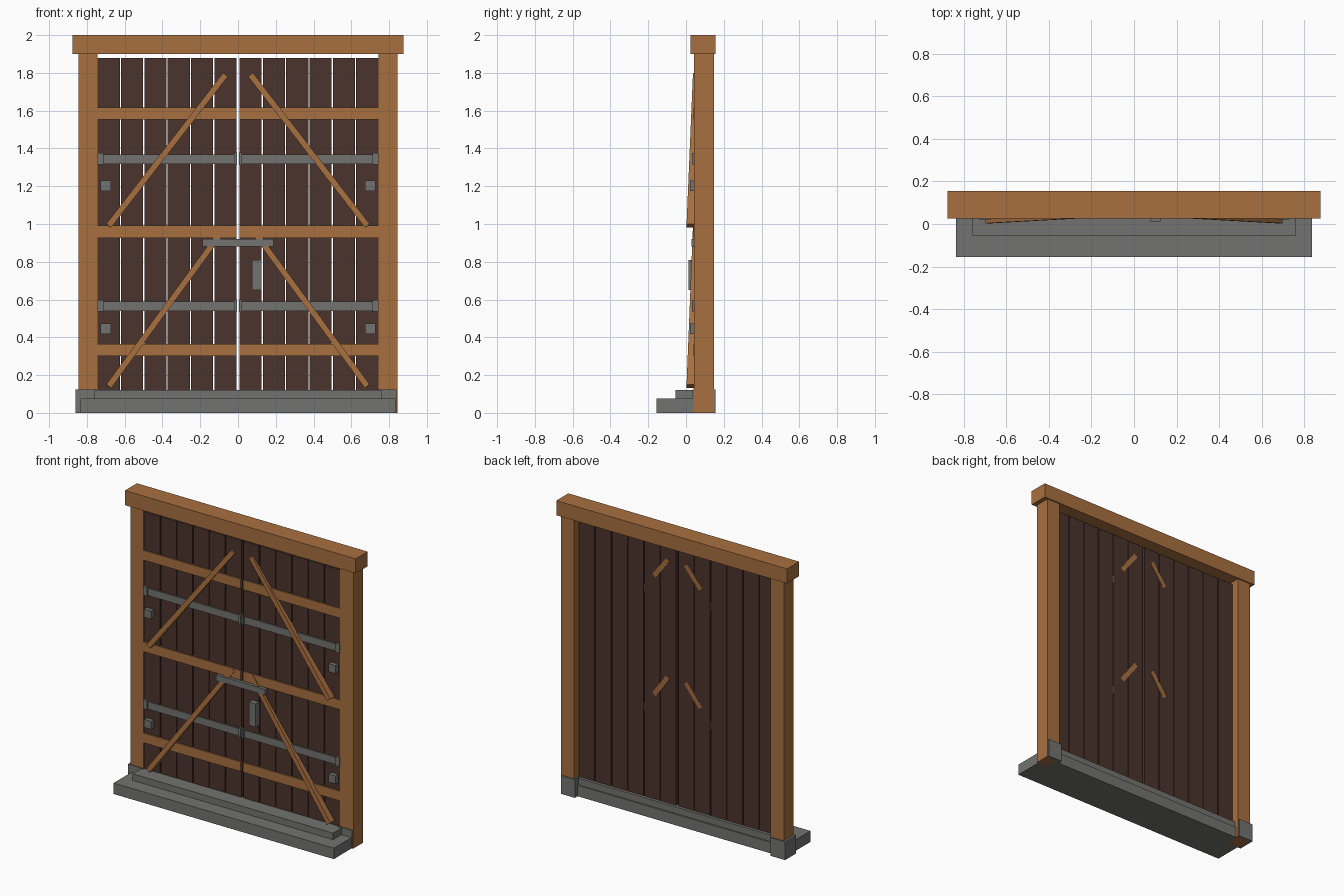
import bpy
from mathutils import Matrix, Vector

cube = bpy.data.objects.get("Cube")
if cube:
    bpy.data.objects.remove(cube, do_unlink=True)


def material(name, rgb):
    m = bpy.data.materials.new(name)
    m.use_nodes = True
    m.diffuse_color = (*rgb, 1)
    m.node_tree.nodes["Principled BSDF"].inputs["Base Color"].default_value = (*rgb, 1)
    return m


WOOD = material("warm_timber", (0.39, 0.16, 0.05))
PLANK = material("dark_planks", (0.07, 0.034, 0.025))
GREY = material("grey_stone_and_iron", (0.17, 0.17, 0.165))


def solid(name, mat, matrix):
    """Unit cube shaped by a matrix that is baked into the mesh."""
    bpy.ops.mesh.primitive_cube_add(size=1)
    ob = bpy.context.object
    ob.name = ob.data.name = name
    ob.data.transform(matrix)
    ob.data.materials.append(mat)
    return ob


def box(name, mat, x, y, z):
    """Box given by its (low, high) range on each axis."""
    lo, hi = (Vector(c) for c in zip(x, y, z))
    size = hi - lo
    return solid(name, mat, Matrix.Translation((lo + hi) / 2) @ Matrix.Diagonal((*size, 1)))


def mirrored(s, a, b):
    return sorted((s * a, s * b))


def beam(name, mat, start, end, width, depth):
    """Square-cut beam between two points, its depth facing the front."""
    start, end = Vector(start), Vector(end)
    along = (end - start).normalized()
    across = Vector((0, 1, 0)).cross(along).normalized()
    out = along.cross(across)
    rot = Matrix((along, across, out)).transposed().to_4x4()
    scale = Matrix.Diagonal(((end - start).length, width, depth, 1))
    return solid(name, mat, Matrix.Translation((start + end) / 2) @ rot @ scale)


# Stone steps and post footings
box("lower_step", GREY, (-0.835, 0.835), (-0.155, 0.125), (0, 0.075))
box("upper_step", GREY, (-0.76, 0.76), (-0.055, 0.115), (0.07, 0.12))
box("right_footing", GREY, (-0.86, -0.75), (0.035, 0.155), (0, 0.125))
box("left_footing", GREY, (0.735, 0.84), (0.035, 0.155), (0, 0.125))

# Lintel across the top
box("lintel", WOOD, (-0.875, 0.875), (0.025, 0.155), (1.9, 2))

for side, s in (("left", 1), ("right", -1)):
    box(side + "_post", WOOD, mirrored(s, 0.745, 0.845), (0.043, 0.147), (0, 1.905))

    # Vertical planks of one door leaf
    pitch = 0.1235
    for i in range(6):
        x = 0.008 + i * pitch
        box(f"{side}_plank_{i + 1}", PLANK, mirrored(s, x, x + 0.1175),
            (0.049, 0.095), (0.12, 1.88))

    # Horizontal timber rails
    for i, z in enumerate((0.3, 0.925, 1.552)):
        box(f"{side}_rail_{i + 1}", WOOD, mirrored(s, 0.008, 0.745),
            (0.041, 0.06), (z, z + 0.066))

    # Iron straps with hinge ends, and square studs below them
    for i, (z, stud) in enumerate(((0.54, 0.418), (1.318, 1.174))):
        box(f"{side}_strap_{i + 1}", GREY, mirrored(s, 0.008, 0.715),
            (0.041, 0.055), (z, z + 0.05))
        box(f"{side}_hinge_{i + 1}", GREY, mirrored(s, 0.713, 0.745),
            (0.033, 0.06), (z - 0.003, z + 0.057))
        box(f"{side}_strap_end_{i + 1}", GREY, mirrored(s, 0.006, 0.02),
            (0.033, 0.06), (z - 0.006, z + 0.06))
        box(f"{side}_stud_{i + 1}", GREY, mirrored(s, 0.672, 0.727),
            (0.02, 0.055), (stud, stud + 0.056))

    # Diagonal braces leaning back through the planks
    for i, (low, high) in enumerate(((0.14, 0.985), (0.99, 1.79))):
        beam(f"{side}_brace_{i + 1}", WOOD, (s * 0.685, 0.035, low),
             (s * 0.067, 0.069, high), 0.032, 0.064)

# Lock bar and pull handle
box("lock_bar", GREY, (-0.187, 0.187), (0.028, 0.055), (0.88, 0.92))
box("handle", GREY, (0.075, 0.125), (0.012, 0.055), (0.65, 0.81))
